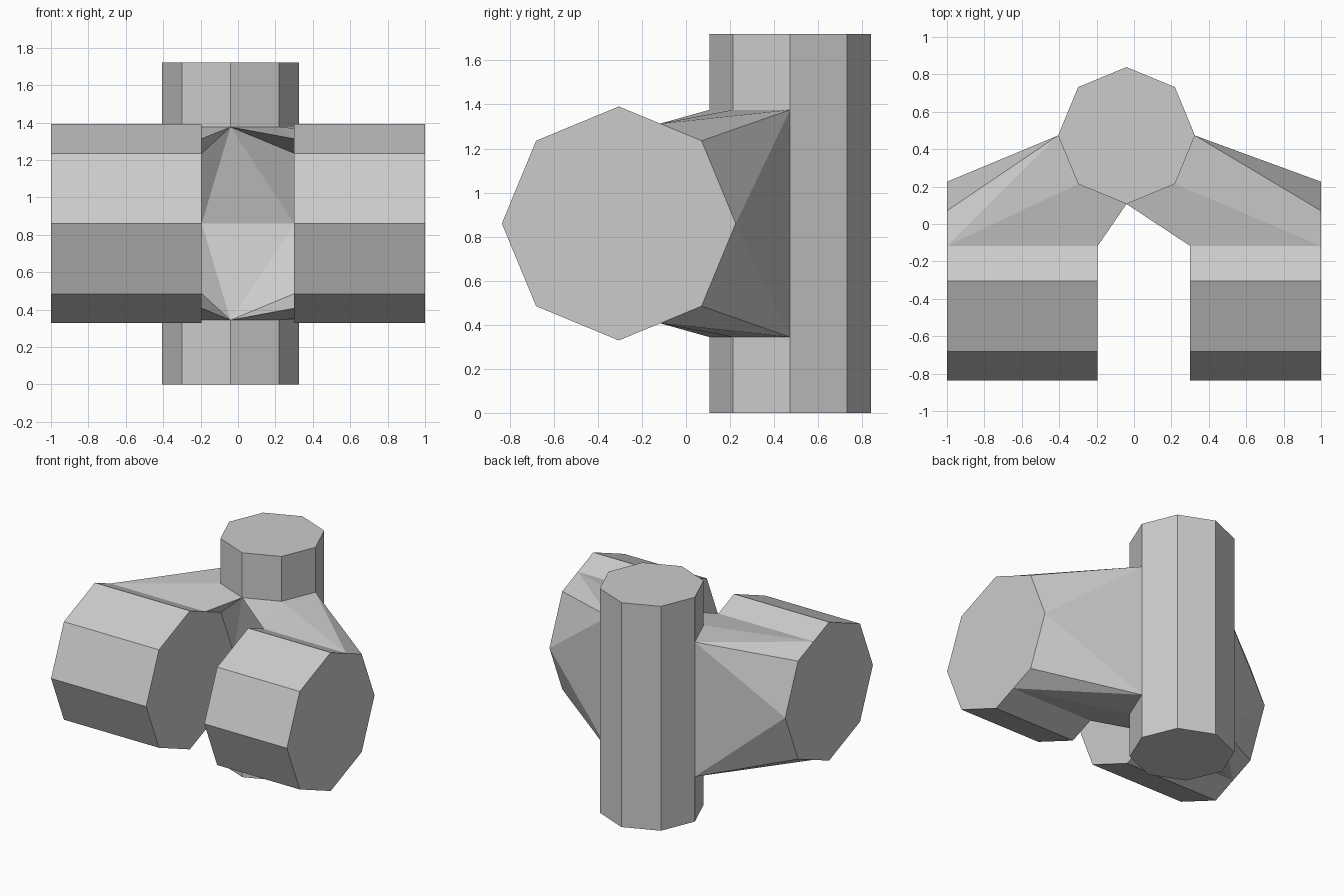
import bpy, bmesh, math

if "Cube" in bpy.data.objects:
    bpy.data.objects.remove(bpy.data.objects["Cube"])

H = 1.72                      # column height
Z_HI = 0.8 * H                # upper level of the joints (lower is mirrored)
COL_X, COL_Y, COL_R = -0.04, 0.473, 0.366
BAR_Y, BAR_Z, BAR_R = -0.305, H / 2, 0.531

bm = bmesh.new()


def face(*pts):
    bm.faces.new([bm.verts.new(p) for p in pts])


def flip(p):
    return (p[0], p[1], H - p[2])


def face_pair(*pts):
    """A face and its copy mirrored about mid height."""
    face(*pts)
    face(*[flip(p) for p in pts])


def octagon(cx, cy, r):
    return [(cx + r * math.cos(i * math.pi / 4), cy + r * math.sin(i * math.pi / 4))
            for i in range(8)]


# Upright octagonal column, open at the front where the bars join
col = octagon(COL_X, COL_Y, COL_R)
levels = [0, H - Z_HI, Z_HI, H]
for band in range(3):
    lo, hi = levels[band], levels[band + 1]
    for i in range(8):
        if band == 1 and i >= 4:
            continue
        a, b = col[i], col[(i + 1) % 8]
        face((*a, lo), (*b, lo), (*b, hi), (*a, hi))
face_pair(*[(*p, H) for p in col])

# Horizontal bar outline, with extra points halfway along two sides
o = octagon(BAR_Y, BAR_Z, BAR_R)
mid_hi = tuple((o[1][k] + o[2][k]) / 2 for k in (0, 1))
mid_lo = tuple((o[6][k] + o[7][k]) / 2 for k in (0, 1))
ring = [o[0], o[1], mid_hi, *o[2:7], mid_lo, o[7]]


def bar(x_in, x_out, corner, side):
    """Bar with an open back, joined to the column by facets."""
    for i in range(2, 8):
        a, b = ring[i], ring[i + 1]
        face((x_in, *a), (x_in, *b), (x_out, *b), (x_out, *a))
    for x in (x_in, x_out):
        face(*[(x, *p) for p in ring])
    front = (*col[6], Z_HI)
    corner, side = (*col[corner], Z_HI), (*col[side], Z_HI)
    c3i, c2i, c1i = [(x_in, *p) for p in ring[:3]]
    c3o, c2o, c1o = [(x_out, *p) for p in ring[:3]]
    face_pair(front, corner, c1i)
    face_pair(corner, c1o, c1i)
    face_pair(corner, side, c1o)
    face_pair(side, c2o, c1o)
    face_pair(side, c3o, c2o)
    face(side, flip(side), c3o)
    face_pair(front, c1i, c2i)
    face_pair(front, c2i, c3i)
    return c3i


left_tip = bar(-0.194, -1.0, 5, 4)
right_tip = bar(0.3, 1.0, 7, 0)

# Recessed web between the two bars
face_pair((*col[6], Z_HI), left_tip, right_tip)

bmesh.ops.remove_doubles(bm, verts=bm.verts, dist=1e-4)
bmesh.ops.recalc_face_normals(bm, faces=bm.faces)
mesh = bpy.data.meshes.new("column_with_two_bars")
bm.to_mesh(mesh)
bm.free()
obj = bpy.data.objects.new("column_with_two_bars", mesh)
bpy.context.collection.objects.link(obj)
